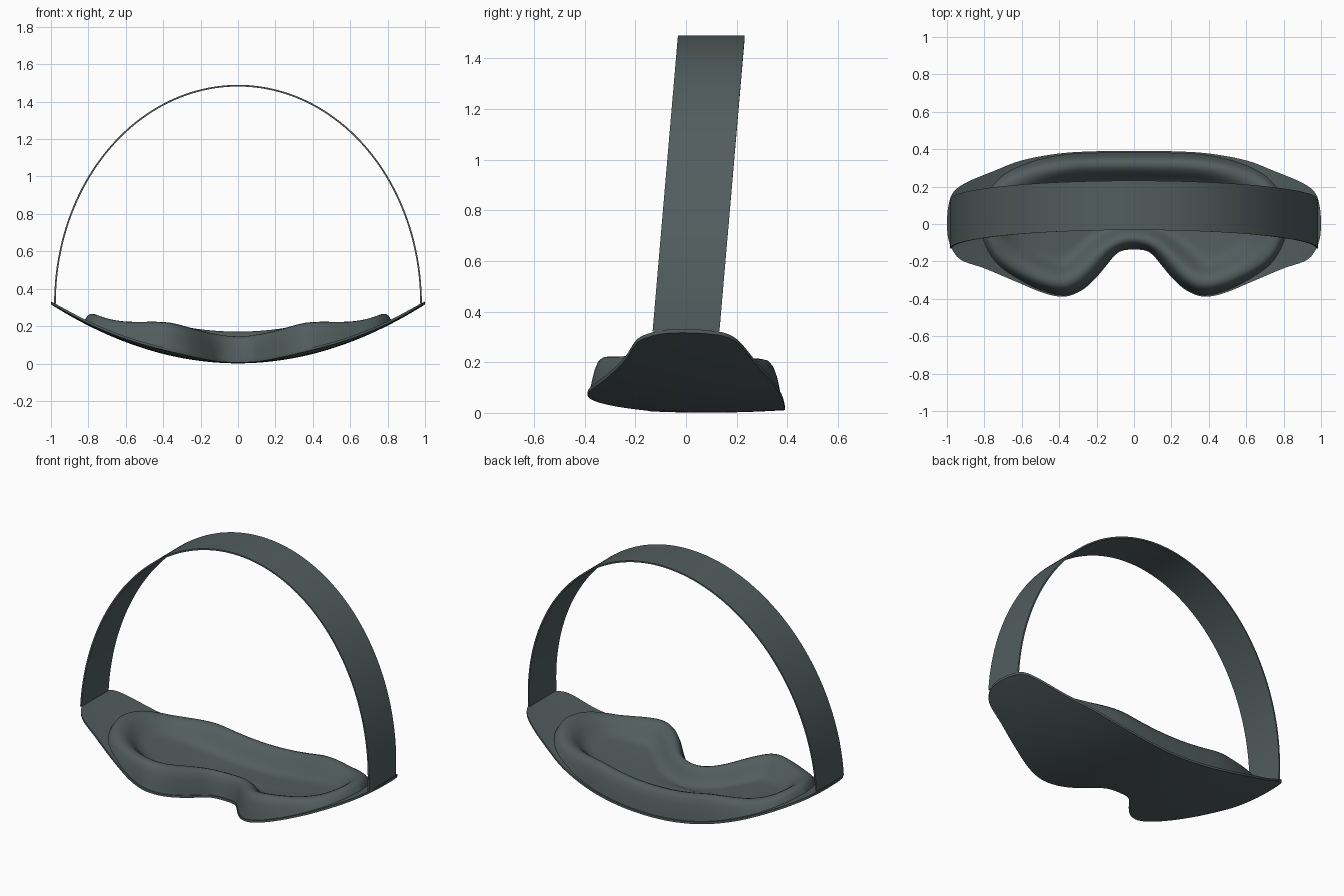
import bpy, bmesh, math
from mathutils import Vector

if "Cube" in bpy.data.objects:
    bpy.data.objects.remove(bpy.data.objects["Cube"])

mat = bpy.data.materials.new("dark_fabric")
mat.diffuse_color = (0.085, 0.11, 0.11, 1)
mat.use_nodes = True
mat.node_tree.nodes["Principled BSDF"].inputs["Base Color"].default_value = mat.diffuse_color
N = 48   # samples per quarter outline


def resample(pts, n):
    """Catmull-Rom through pts, then even spacing along the curve."""
    p = [Vector(q) for q in pts]
    p = [2 * p[0] - p[1]] + p + [2 * p[-1] - p[-2]]
    fine = []
    for i in range(1, len(p) - 2):
        a, b, c, d = p[i - 1:i + 3]
        for k in range(20):
            t = k / 20
            fine.append(0.5 * (2 * b + (c - a) * t + (2 * a - 5 * b + 4 * c - d) * t * t
                               + (3 * b - a - 3 * c + d) * t ** 3))
    fine.append(p[-2])
    acc = [0]
    for a, b in zip(fine, fine[1:]):
        acc.append(acc[-1] + (b - a).length)
    out, j = [], 0
    for i in range(n + 1):
        s = acc[-1] * i / n
        while j < len(fine) - 2 and acc[j + 1] < s:
            j += 1
        out.append(fine[j].lerp(fine[j + 1], (s - acc[j]) / (acc[j + 1] - acc[j])))
    return out


def ring_from(back, front):
    """Closed mirrored ring: left tip, back edge, right tip, front edge (clockwise)."""
    def mirror(half):   # half runs centre -> right tip
        return [Vector((-q.x, q.y)) for q in reversed(half[1:])] + half
    b = mirror(resample(back, N))
    f = mirror(resample(front, N))
    return b + f[-2:0:-1]


def inset(ring, dist):
    """Move the ring inwards in small smoothed steps."""
    steps = max(1, round(dist / 0.005))
    n = len(ring)
    for _ in range(steps):
        moved = []
        for i in range(n):
            t = (ring[(i + 1) % n] - ring[i - 1]).normalized()
            moved.append(ring[i] + Vector((t.y, -t.x)) * dist / steps)
        ring = [moved[i] * 0.5 + (moved[i - 1] + moved[(i + 1) % n]) * 0.25 for i in range(n)]
    return ring


def base_z(x, y):
    return 0.315 * x * x + 0.1 * (y - 0.08) ** 2 + 0.001


def finish(bm, name):
    bmesh.ops.remove_doubles(bm, verts=bm.verts, dist=1e-5)
    bmesh.ops.recalc_face_normals(bm, faces=bm.faces)
    me = bpy.data.meshes.new(name)
    bm.to_mesh(me)
    bm.free()
    me.materials.append(mat)
    ob = bpy.data.objects.new(name, me)
    bpy.context.collection.objects.link(ob)
    bpy.ops.object.select_all(action='DESELECT')
    bpy.context.view_layer.objects.active = ob
    ob.select_set(True)
    bpy.ops.object.shade_smooth_by_angle(angle=math.radians(40))
    return ob


def skin(bm, rows, closed):
    vs = [[bm.verts.new(c) for c in row] for row in rows]
    for a, b in zip(vs, vs[1:]):
        n = len(a)
        for i in range(n if closed else n - 1):
            j = (i + 1) % n
            bm.faces.new((a[i], a[j], b[j], b[i]))


def fill(bm, ring, zf, strips=10):
    """Span the ring from its back edge to its front edge following height zf."""
    back = ring[:2 * N + 1]
    front = [ring[0]] + ring[:2 * N - 1:-1]
    rows = []
    for k in range(strips + 1):
        r = [a.lerp(b, k / strips) for a, b in zip(back, front)]
        rows.append([(p.x, p.y, zf(p.x, p.y)) for p in r])
    skin(bm, rows, False)


# Curved face plate
plate = ring_from(
    [(0, .39), (.2, .389), (.4, .377), (.6, .34), (.75, .283), (.9, .22), (.97, .165), (.995, .08), (1, 0)],
    [(0, -.135), (.06, -.142), (.1, -.165), (.15, -.225), (.21, -.295), (.28, -.355), (.37, -.388),
     (.48, -.37), (.65, -.30), (.8, -.237), (.92, -.195), (.97, -.14), (.995, -.07), (1, 0)])
T = 0.014
bm = bmesh.new()
fill(bm, plate, base_z)
fill(bm, plate, lambda x, y: base_z(x, y) + T)
skin(bm, [[(p.x, p.y, base_z(p.x, p.y) + h) for p in plate] for h in (0, T)], True)
finish(bm, "face_plate")

# Raised padding around the eye hollow
pad = ring_from(
    [(0, .383), (.2, .381), (.38, .37), (.55, .332), (.7, .26), (.79, .15), (.825, .02)],
    [(0, -.13), (.06, -.137), (.1, -.16), (.15, -.22), (.21, -.29), (.28, -.35), (.37, -.382),
     (.48, -.36), (.6, -.305), (.73, -.215), (.8, -.1), (.825, .02)])


def pad_z(x, y, frac):
    t = min(1, max(0, (abs(x) - 0.32) / 0.42))
    h = 0.152 - 0.085 * t * t * (3 - 2 * t)
    if y < 0.05:
        h -= 0.022 * math.exp(-(x / 0.2) ** 2)
    return base_z(x, y) + T + h * frac - 0.002


profile = [(0, 0), (.008, .3), (.018, .62), (.03, .84), (.045, .96), (.065, 1), (.085, .96),
           (.105, .84), (.125, .66), (.145, .48), (.165, .36), (.19, .3)]
rows, ring, last = [], pad, 0
for d, frac in profile:
    if d > last:
        ring = inset(ring, d - last)
    last = d
    rows.append([(p.x, p.y, pad_z(p.x, p.y, frac)) for p in ring])
bm = bmesh.new()
skin(bm, rows, True)
fill(bm, ring, lambda x, y: pad_z(x, y, 0.3))
finish(bm, "eye_padding")

# Head strap: thin leaning half-ellipse band
bm = bmesh.new()
outline = []
for s in range(97):
    a = math.pi * s / 96
    x, z = math.cos(a), math.sin(a)
    lean = 0.1 * z
    corners = []
    for off, y in ((0, -.132), (0, .132), (-.009, .132), (-.009, -.132)):
        corners.append(((0.983 + off) * x, y + lean, 0.322 + (1.168 + off) * z))
    outline.append(corners)
skin(bm, outline, True)
bm.verts.ensure_lookup_table()
bm.faces.new(bm.verts[:4])
bm.faces.new(bm.verts[-4:])
finish(bm, "head_strap")
